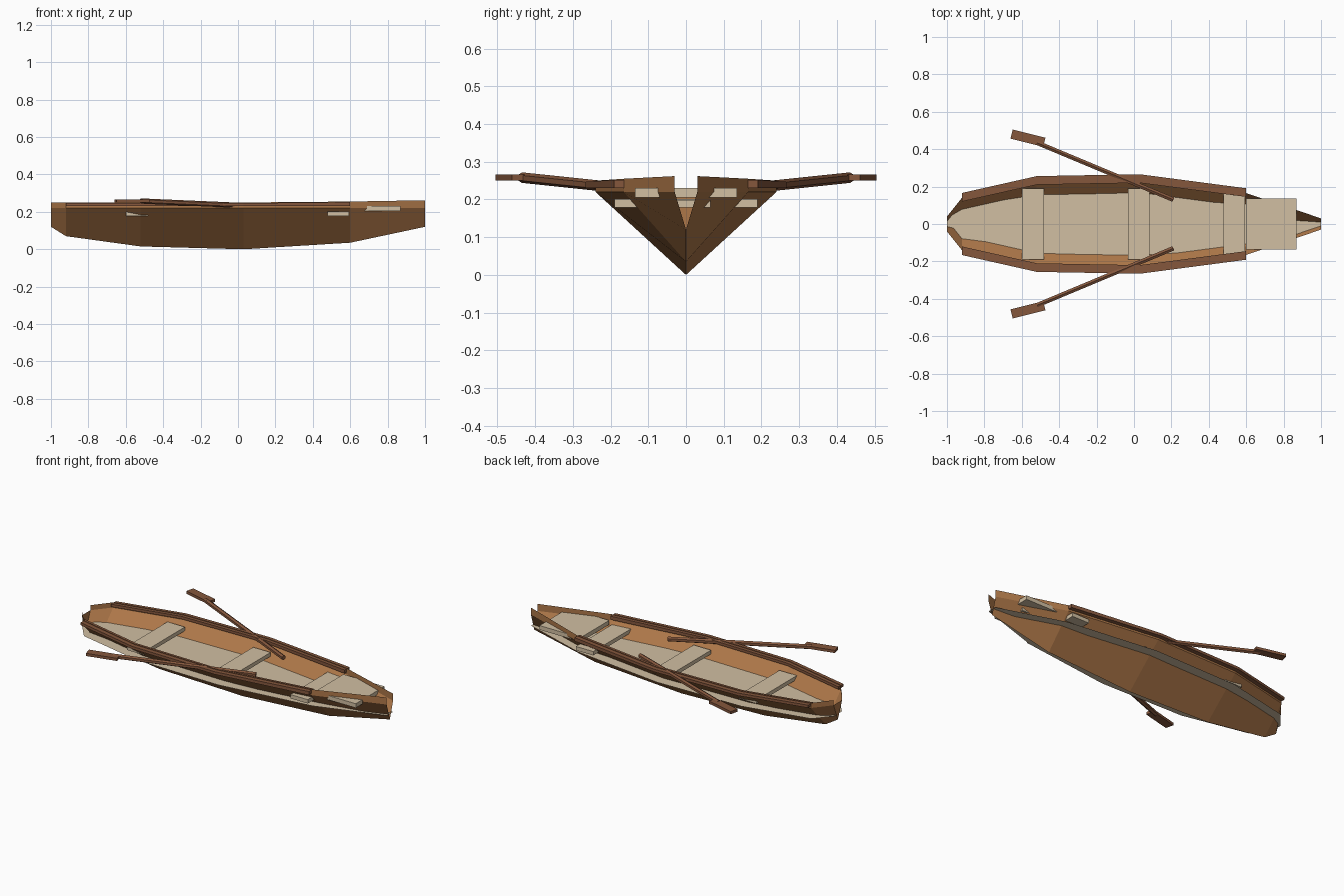
import bpy, bmesh
from math import radians
from mathutils import Vector, Matrix

cube = bpy.data.objects.get("Cube")
if cube:
    bpy.data.objects.remove(cube, do_unlink=True)


def material(name, r, g, b):
    m = bpy.data.materials.new(name)
    m.use_nodes = True
    m.diffuse_color = (r, g, b, 1)
    m.node_tree.nodes["Principled BSDF"].inputs["Base Color"].default_value = (r, g, b, 1)
    return m


HULL = material("warm brown wood", 0.42, 0.185, 0.066)
TRIM = material("reddish brown wood", 0.235, 0.095, 0.046)
PALE = material("pale wood", 0.64, 0.52, 0.36)


def finish(name, bm, mat, recalc=True):
    if recalc:
        bmesh.ops.recalc_face_normals(bm, faces=bm.faces)
    me = bpy.data.meshes.new(name)
    bm.to_mesh(me)
    bm.free()
    me.materials.append(mat)
    ob = bpy.data.objects.new(name, me)
    bpy.context.collection.objects.link(ob)
    return ob


def loft(bm, sections, closed=False):
    """Skin a list of cross-sections with quads; cap the ends if closed."""
    rows = [[bm.verts.new(p) for p in s] for s in sections]
    n = len(rows[0])
    for a, b in zip(rows, rows[1:]):
        for i in range(n if closed else n - 1):
            j = (i + 1) % n
            bm.faces.new((a[i], a[j], b[j], b[i]))
    if closed:
        bm.faces.new(rows[0])
        bm.faces.new(rows[-1])
    return rows


def box(name, centre, size, mat, turn=0):
    bm = bmesh.new()
    m = Matrix.Translation(centre) @ Matrix.Rotation(turn, 4, 'Z') @ Matrix.Diagonal((*size, 1))
    bmesh.ops.create_cube(bm, size=1, matrix=m)
    return finish(name, bm, mat)


# Stations along the boat: x, half width, keel height, top height
STATIONS = [
    (-1.00, 0.040, 0.120, 0.250),
    (-0.92, 0.140, 0.070, 0.250),
    (-0.52, 0.230, 0.015, 0.250),
    (0.03, 0.240, 0.000, 0.250),
    (0.60, 0.165, 0.035, 0.255),
    (1.00, 0.030, 0.120, 0.262),
]
CHINE = 0.22

# Hull: V-shaped shell with an upright top plank and a small transom
bm = bmesh.new()
rows = loft(bm, [[(x, -w, top), (x, -w, CHINE), (x, 0, keel), (x, w, CHINE), (x, w, top)]
                 for x, w, keel, top in STATIONS])
bm.faces.new(rows[0][1:4])
finish("hull", bm, HULL)

# Thin floor sheet
bm = bmesh.new()
loft(bm, [[(x, -0.96 * w, 0.154), (x, 0.96 * w, 0.154)] for x, w, _, _ in STATIONS])
finish("floor", bm, PALE)

# Rails along the top planks
for side, label in ((1, "back"), (-1, "front")):
    bm = bmesh.new()
    sections = []
    for x, w, _, top in STATIONS[1:5]:
        inner, outer = side * (w - 0.02), side * (w + 0.026)
        sections.append([(x, inner, 0.231), (x, outer, 0.231),
                         (x, outer, top - 0.003), (x, inner, top - 0.003)])
    loft(bm, sections, closed=True)
    finish(label + "_rail", bm, TRIM)

# Benches
for name, x in (("stern", -0.54), ("middle", 0.025), ("bow", 0.535)):
    box(name + "_bench", (x, 0, 0.19), (0.115, 0.38, 0.023), PALE)
box("bow_deck", (0.735, 0, 0.218), (0.27, 0.27, 0.025), PALE)
box("bow_deck_support", (0.81, 0, 0.188), (0.06, 0.13, 0.018), PALE)

# Oars: six-sided shaft and flat blade on each side
for side, label in ((1, "back"), (-1, "front")):
    start = Vector((0.21, side * 0.13, 0.226))
    end = Vector((-0.52, side * 0.435, 0.258))
    axis = end - start
    bm = bmesh.new()
    m = Matrix.Translation((start + end) / 2) @ axis.to_track_quat('Z', 'Y').to_matrix().to_4x4()
    bmesh.ops.create_cone(bm, cap_ends=True, segments=6, radius1=0.014, radius2=0.014,
                          depth=axis.length, matrix=m)
    finish(label + "_oar_shaft", bm, TRIM)
    box(label + "_oar_blade", (-0.567, side * 0.459, 0.258), (0.18, 0.05, 0.016),
        TRIM, radians(-14 * side))
